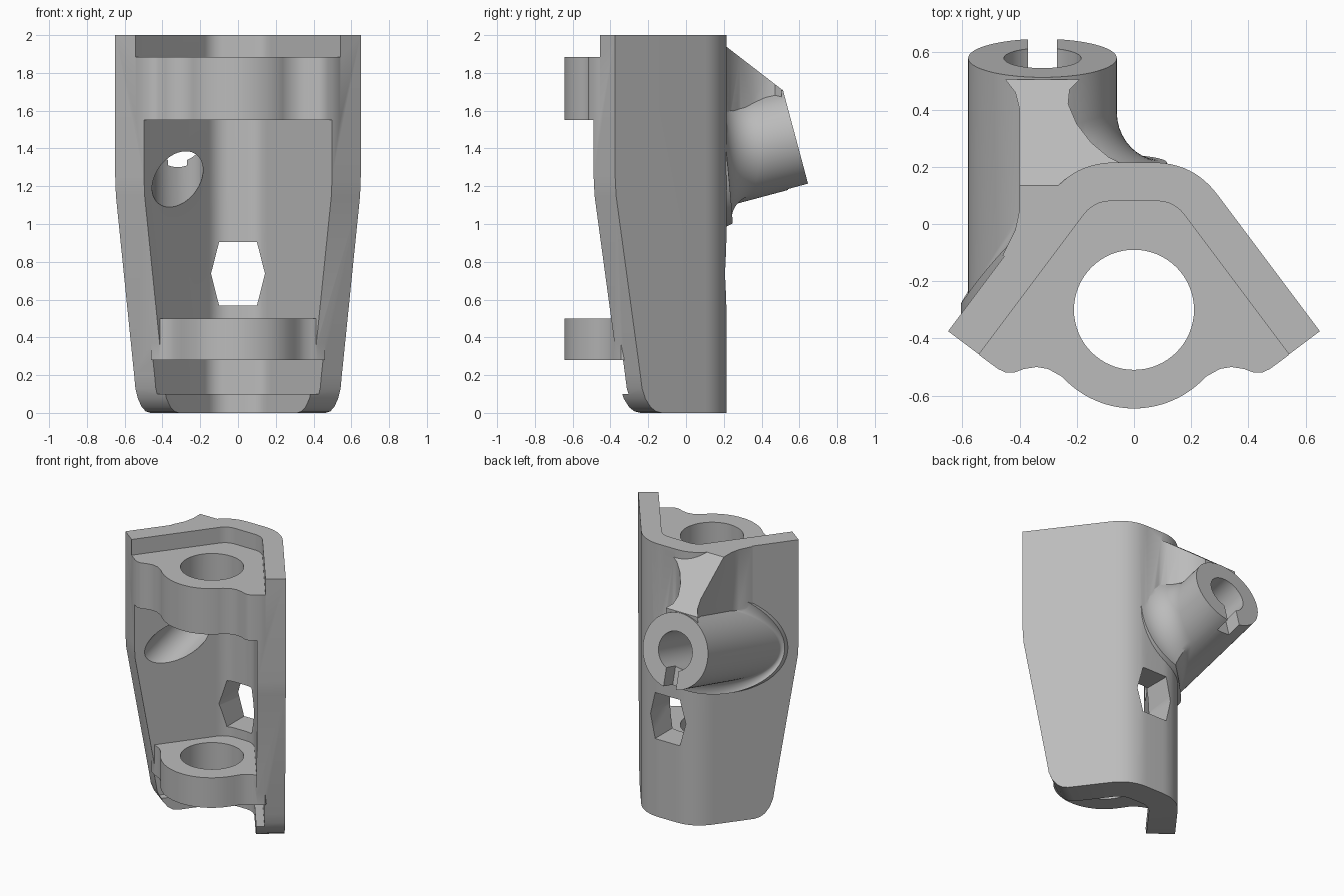
import bpy, bmesh
from math import sin, cos, pi, sqrt, radians
from mathutils import Vector, Matrix

if "Cube" in bpy.data.objects:
    bpy.data.objects.remove(bpy.data.objects["Cube"])

grey = bpy.data.materials.new("plain grey")
grey.use_nodes = True
grey.diffuse_color = (0.5, 0.5, 0.5, 1)
grey.node_tree.nodes["Principled BSDF"].inputs["Base Color"].default_value = (0.5, 0.5, 0.5, 1)


def make(name, bm):
    bmesh.ops.recalc_face_normals(bm, faces=bm.faces[:])
    mesh = bpy.data.meshes.new(name)
    bm.to_mesh(mesh)
    bm.free()
    mesh.materials.append(grey)
    obj = bpy.data.objects.new(name, mesh)
    bpy.context.collection.objects.link(obj)
    return obj


def prism_bm(points, depth):
    bm = bmesh.new()
    face = bm.faces.new([bm.verts.new(p) for p in points])
    new = bmesh.ops.extrude_face_region(bm, geom=[face])["geom"]
    bmesh.ops.translate(bm, verts=[v for v in new if isinstance(v, bmesh.types.BMVert)], vec=depth)
    return bm


def prism(name, outline, z0, z1):
    return make(name, prism_bm([(x, y, z0) for x, y in outline], (0, 0, z1 - z0)))


def rod(name, radius, start, end, sides=64):
    start, end = Vector(start), Vector(end)
    bm = bmesh.new()
    turn = (end - start).to_track_quat('Z', 'Y').to_matrix().to_4x4()
    bmesh.ops.create_cone(bm, cap_ends=True, segments=sides, radius1=radius, radius2=radius,
                          depth=(end - start).length,
                          matrix=Matrix.Translation((start + end) / 2) @ turn)
    return make(name, bm)


def combine(obj, other, how):
    mod = obj.modifiers.new(how, 'BOOLEAN')
    mod.operation, mod.solver, mod.object = how, 'EXACT', other
    bpy.ops.object.select_all(action='DESELECT')
    obj.select_set(True)
    bpy.context.view_layer.objects.active = obj
    bpy.ops.object.modifier_apply(modifier=mod.name)
    bpy.data.objects.remove(other)


def mirrored(half):
    """Complete a right-hand outline running towards the centre line."""
    return half + [(-x, y) for x, y in reversed(half)]


def vee(offset, corner, back=0):
    """V-shaped wall line, offset inward, with rounded corners."""
    ex, ey = 0.65 - 0.8 * offset, -0.375 - 0.6 * offset
    top = 0.215 - offset
    cx = ex - 0.75 * (top - ey)
    a, c = Vector((cx + 0.6 * corner, top - 0.8 * corner)), Vector((cx, top))
    b = Vector((max(cx - corner, 0.01), top))
    half = [(ex - 0.6 * back, ey + 0.8 * back)]
    for i in range(13):
        t = i / 12
        half.append(tuple(a * (1 - t) ** 2 + c * 2 * t * (1 - t) + b * t * t))
    return mirrored(half)


# V-shaped shell with tapered, rounded lower ends
body = prism("bracket_body", vee(0, 0.14) + vee(0.19, 0.07)[::-1], 0, 2)
taper = [(0, 1.25), (0.006, 1.15), (0.167, 0.2), (0.178, 0.13), (0.2, 0.075),
         (0.235, 0.03), (0.27, 0.008), (0.31, 0), (0.31, -0.1), (-0.4, -0.1), (-0.4, 1.25)]
for side in (1, -1):
    pts = [(side * (0.65 - 0.6 * d + 0.4), -0.375 + 0.8 * d + 0.3, z) for d, z in taper]
    combine(body, make("end_cutter", prism_bm(pts, (-0.8 * side, -0.6, 0))), 'DIFFERENCE')

# Angled boss whose root flares into the wall
axis = Vector((0, cos(radians(15)), sin(radians(15))))
up = Vector((0, -axis.z, axis.y))
tip = Vector((-0.32, 0.58, 1.46))
bm = bmesh.new()
rows = []
STEPS, SIDES = 10, 72
for i in range(SIDES):
    a = 2 * pi * i / SIDES
    out = Vector((cos(a), 0, 0)) + up * sin(a)
    base = tip + out * 0.26
    wall = min(0.215, 0.215 - 1.333 * (abs(base.x) - 0.21))
    flare = 0.1 + 0.075 * cos(a)
    line = [bm.verts.new(base)]
    for k in range(STEPS + 1):
        t = k / STEPS * pi / 2
        d, grow = flare * (1 - sin(t)), flare * (1 - cos(t))
        line.append(bm.verts.new(base + axis * ((wall + d - base.y) / axis.y) + out * grow))
    line.append(bm.verts.new(line[-1].co - axis * 0.085))
    rows.append(line)
for i in range(SIDES):
    p, q = rows[i - 1], rows[i]
    for k in range(len(p) - 1):
        bm.faces.new((p[k], q[k], q[k + 1], p[k + 1]))
bm.faces.new([r[0] for r in rows])
bmesh.ops.triangulate(bm, faces=[bm.faces.new([r[-1] for r in reversed(rows)])])
combine(body, make("boss", bm), 'UNION')

# Sloping web from the top edge down to the boss
web = [(-0.45, 0.505), (-0.415, 0.46), (-0.4, 0.4), (-0.4, 0.05), (-0.415, -0.02), (-0.46, -0.11),
       (-0.42, -0.13), (-0.2, 0.05), (-0.05, 0.12), (-0.03, 0.205), (-0.09, 0.235), (-0.15, 0.285),
       (-0.2, 0.35), (-0.23, 0.42), (-0.225, 0.47), (-0.19, 0.505)]
bm = prism_bm([(x, y, 1.46) for x, y in web], (0, 0, 0.54))
bmesh.ops.bisect_plane(bm, geom=bm.verts[:] + bm.edges[:] + bm.faces[:], plane_co=(0, 0.51, 1.71),
                       plane_no=(0, 0.61, 0.79), clear_outer=True)
bmesh.ops.holes_fill(bm, edges=[e for e in bm.edges if e.is_boundary], sides=0)
combine(body, make("web", bm), 'UNION')

# Pocket and the wider recesses at the top and bottom
for offset, corner, z0, z1 in ((0.19, 0.07, -0.1, 2.1), (0.135, 0.06, 0.1, 0.28), (0.135, 0.06, 1.885, 2.1)):
    combine(body, prism("recess_cutter", vee(offset, corner, -0.4), z0, z1), 'DIFFERENCE')


# Two bearing lugs with rounded fronts
def lug(name, shoulder, start, back, z0, z1):
    arc = [(0.34 * sin(start * (1 - i / 14)), -0.305 - 0.34 * cos(start * (1 - i / 14))) for i in range(14)]
    front = mirrored(shoulder + arc)
    combine(body, prism(name, vee(0.1, 0.06, back) + front[::-1], z0, z1), 'UNION')


lug("upper_lug", [(0.54, -0.459), (0.5, -0.489), (0.475, -0.507), (0.45, -0.519), (0.42, -0.52),
                  (0.385, -0.507), (0.34, -0.5), (0.3, -0.507)], 0.83, 0.02, 1.55, 1.885)
lug("lower_lug", [(0.46, -0.345), (0.42, -0.375), (0.39, -0.387), (0.355, -0.405), (0.325, -0.432),
                  (0.3, -0.47)], 0.92, 0.19, 0.28, 0.5)

# Shaft hole, boss bore, slot and hexagonal window
combine(body, rod("shaft_cutter", 0.21, (0, -0.3, -0.2), (0, -0.3, 2.2)), 'DIFFERENCE')
combine(body, rod("bore_cutter", 0.135, tip + axis * 0.3, tip - axis * 1.15), 'DIFFERENCE')
corner = tip + axis * 0.2 - up * 0.05
slot = [corner, corner - axis * 0.31, corner - axis * 0.31 - up * 0.4, corner - up * 0.4]
combine(body, make("slot_cutter", prism_bm([p - Vector((0.05, 0, 0)) for p in slot], (0.1, 0, 0))), 'DIFFERENCE')
hexagon = [(-0.1, 0.905), (0.1, 0.905), (0.143, 0.737), (0.1, 0.568), (-0.1, 0.568), (-0.143, 0.737)]
combine(body, make("window_cutter", prism_bm([(x, -0.08, z) for x, z in hexagon], (0, 0.5, 0))), 'DIFFERENCE')

bpy.context.view_layer.objects.active = body
body.select_set(True)
bpy.ops.object.shade_smooth_by_angle(angle=radians(30))
